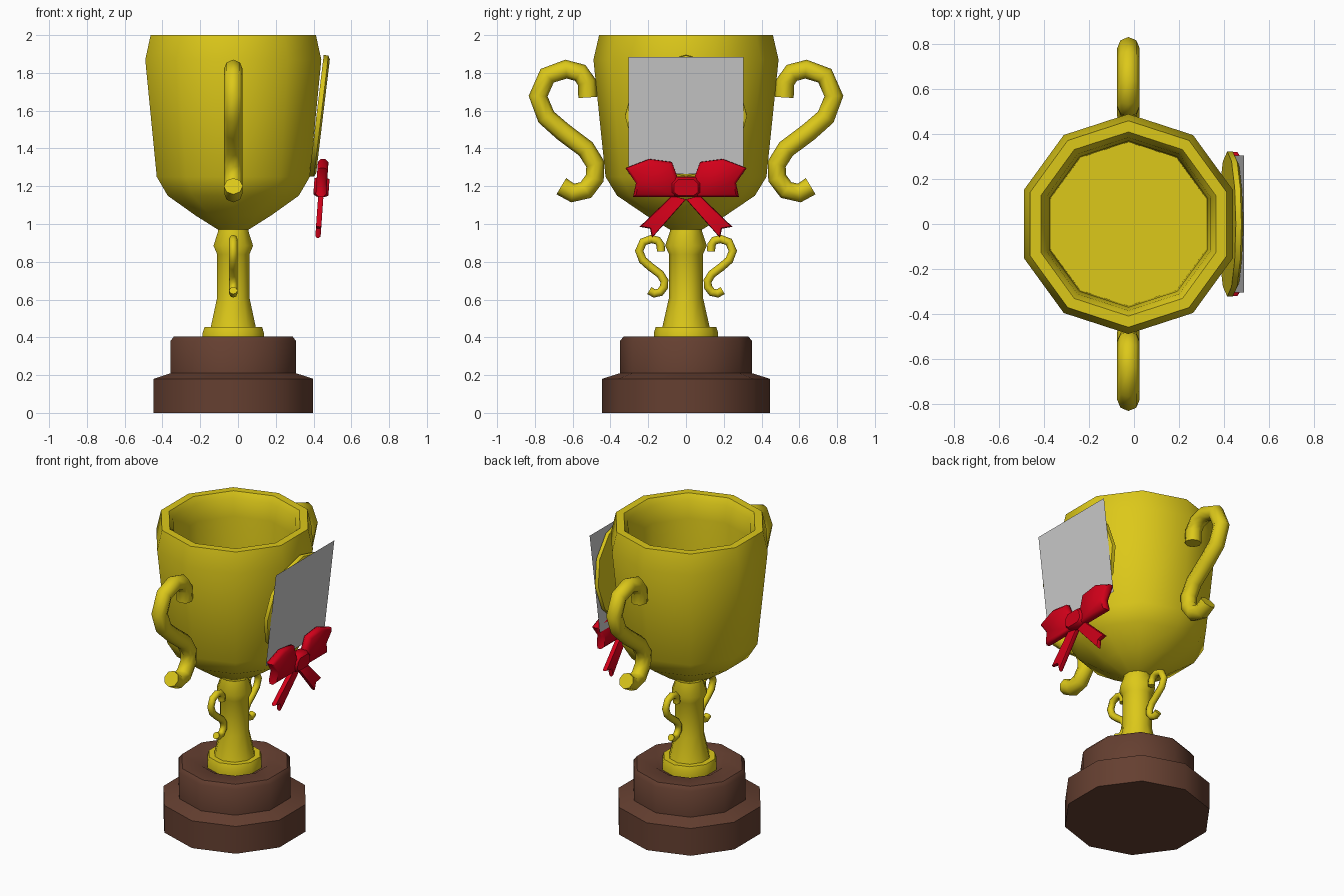
import bpy, bmesh, math
from mathutils import Vector

if "Cube" in bpy.data.objects:
    bpy.data.objects.remove(bpy.data.objects["Cube"])

CX = -0.025  # trophy axis


def material(name, col):
    m = bpy.data.materials.new(name)
    m.diffuse_color = (*col, 1)
    m.use_nodes = True
    m.node_tree.nodes["Principled BSDF"].inputs["Base Color"].default_value = m.diffuse_color
    return m


GOLD = material("gold", (0.72, 0.58, 0.01))
WOOD = material("wood", (0.13, 0.05, 0.03))
RED = material("red", (0.65, 0.0, 0.01))


def finish(name, bm, mat=None, angle=50):
    bmesh.ops.recalc_face_normals(bm, faces=bm.faces)
    me = bpy.data.meshes.new(name)
    bm.to_mesh(me)
    bm.free()
    ob = bpy.data.objects.new(name, me)
    bpy.context.collection.objects.link(ob)
    if mat:
        me.materials.append(mat)
    bpy.ops.object.select_all(action='DESELECT')
    ob.select_set(True)
    bpy.context.view_layer.objects.active = ob
    bpy.ops.object.shade_smooth_by_angle(angle=math.radians(angle))
    return ob


def skin(name, rings, mat, angle=50):
    """Bridge closed rings of points and cap both ends."""
    bm = bmesh.new()
    vs = [[bm.verts.new(p) for p in r] for r in rings]
    n = len(vs[0])
    for a, b in zip(vs, vs[1:]):
        for i in range(n):
            j = (i + 1) % n
            bm.faces.new((a[i], a[j], b[j], b[i]))
    bm.faces.new(vs[0])
    bm.faces.new(vs[-1])
    return finish(name, bm, mat, angle)


def lathe(name, profile, mat, sides=10):
    ang = [math.pi / 2 + math.tau * i / sides for i in range(sides)]
    return skin(name, [[(CX + r * math.cos(a), r * math.sin(a), z) for a in ang]
                       for r, z in profile], mat)


def tube(name, path, radius, mat, sides=8):
    """Tube along a path of (y, z) points in the x = CX plane."""
    pts = [Vector((CX, y, z)) for y, z in path]
    X = Vector((1, 0, 0))
    rings = []
    for i, p in enumerate(pts):
        t = (pts[min(i + 1, len(pts) - 1)] - pts[max(i - 1, 0)]).normalized()
        s = t.cross(X)
        rings.append([p + radius * (X * math.cos(math.tau * k / sides)
                                    + s * math.sin(math.tau * k / sides))
                      for k in range(sides)])
    return skin(name, rings, mat)


def slab(name, outline, layers, origin, slope, mat, angle=50):
    """Outline of (y, z) facing +x on a leaning plane; layers are (depth, scale)."""
    o = Vector(origin)
    up = Vector((slope, 0, 1)).normalized()
    nrm = Vector((1, 0, -slope)).normalized()
    cy = sum(p[0] for p in outline) / len(outline)
    cz = sum(p[1] for p in outline) / len(outline)
    rings = [[o + Vector((0, cy + (y - cy) * s, 0))
              + up * (cz + (z - cz) * s - o.z) + nrm * w for y, z in outline]
             for w, s in layers]
    return skin(name, rings, mat, angle)


# Stepped wooden base
lathe("base", [(.445, 0), (.445, .18), (.35, .21), (.35, .38), (.33, .405),
               (.21, .405), (.18, .385)], WOOD)

# Stem with foot and collar
lathe("stem", [(.17, .385), (.17, .425), (.16, .455), (.125, .455), (.09, .61),
               (.09, .84), (.11, .885), (.085, .96), (.085, 1.0)], GOLD)

# Hollow cup
lathe("cup", [(.085, .97), (.21, 1.045), (.365, 1.15), (.426, 1.25), (.49, 1.87),
              (.46, 2.0), (.41, 2.0), (.385, 1.96), (.37, 1.85), (.365, 1.25)], GOLD)

# S-shaped handles, large on the cup and small on the stem
S = [(-.52, 1.67), (-.525, 1.75), (-.56, 1.80), (-.635, 1.82), (-.735, 1.785),
     (-.783, 1.677), (-.74, 1.566), (-.65, 1.487), (-.53, 1.397), (-.48, 1.317),
     (-.483, 1.243), (-.53, 1.18), (-.60, 1.164), (-.66, 1.20)]
for side, m in (("front", 1), ("back", -1)):
    tube(f"cup_handle_{side}", [(m * y, z) for y, z in S], .05, GOLD)
    tube(f"stem_handle_{side}", [(m * (-.27 + (y + .833) * .44), .61 + (z - 1.114) * .44)
                                 for y, z in S], .022, GOLD)

# Round plaque on the right side
circle = [(.323 * math.cos(math.tau * i / 12), 1.57 + .323 * math.sin(math.tau * i / 12))
          for i in range(12)]
slab("plaque", circle, [(-.035, 1), (-.01, 1), (0, .94)], (.45, 0, 1.57), .12, GOLD)

# Grey card in front of the plaque
bm = bmesh.new()
bm.faces.new([bm.verts.new((.453 + .12 * (z - 1.57), y, z))
              for y, z in ((-.305, 1.265), (.305, 1.265), (.305, 1.885), (-.305, 1.885))])
finish("card", bm)

# Ribbon bow: loops, tails and knot
O = (.442, 0, 1.2)
loop = [(.04, 1.235), (.075, 1.328), (.195, 1.344), (.32, 1.296), (.265, 1.217),
        (.28, 1.143), (.04, 1.143)]
tail = [(.075, 1.15), (.245, .985), (.19, .975), (.18, .926), (0, 1.13)]
for side, m in (("left", -1), ("right", 1)):
    slab(f"bow_loop_{side}", [(m * y, z) for y, z in loop],
         [(-.028, .85), (-.012, 1), (.012, 1), (.028, .85)], O, .07, RED)
    slab(f"bow_tail_{side}", [(m * y, z) for y, z in tail],
         [(-.014, .92), (-.006, 1), (.006, 1), (.014, .92)], O, .07, RED)
knot = [(.08, 1.22), (.05, 1.25), (-.05, 1.25), (-.08, 1.22),
        (-.08, 1.165), (-.05, 1.143), (.05, 1.143), (.08, 1.165)]
slab("bow_knot", knot, [(-.04, .8), (-.02, 1), (.02, 1), (.04, .8)], O, .07, RED)
